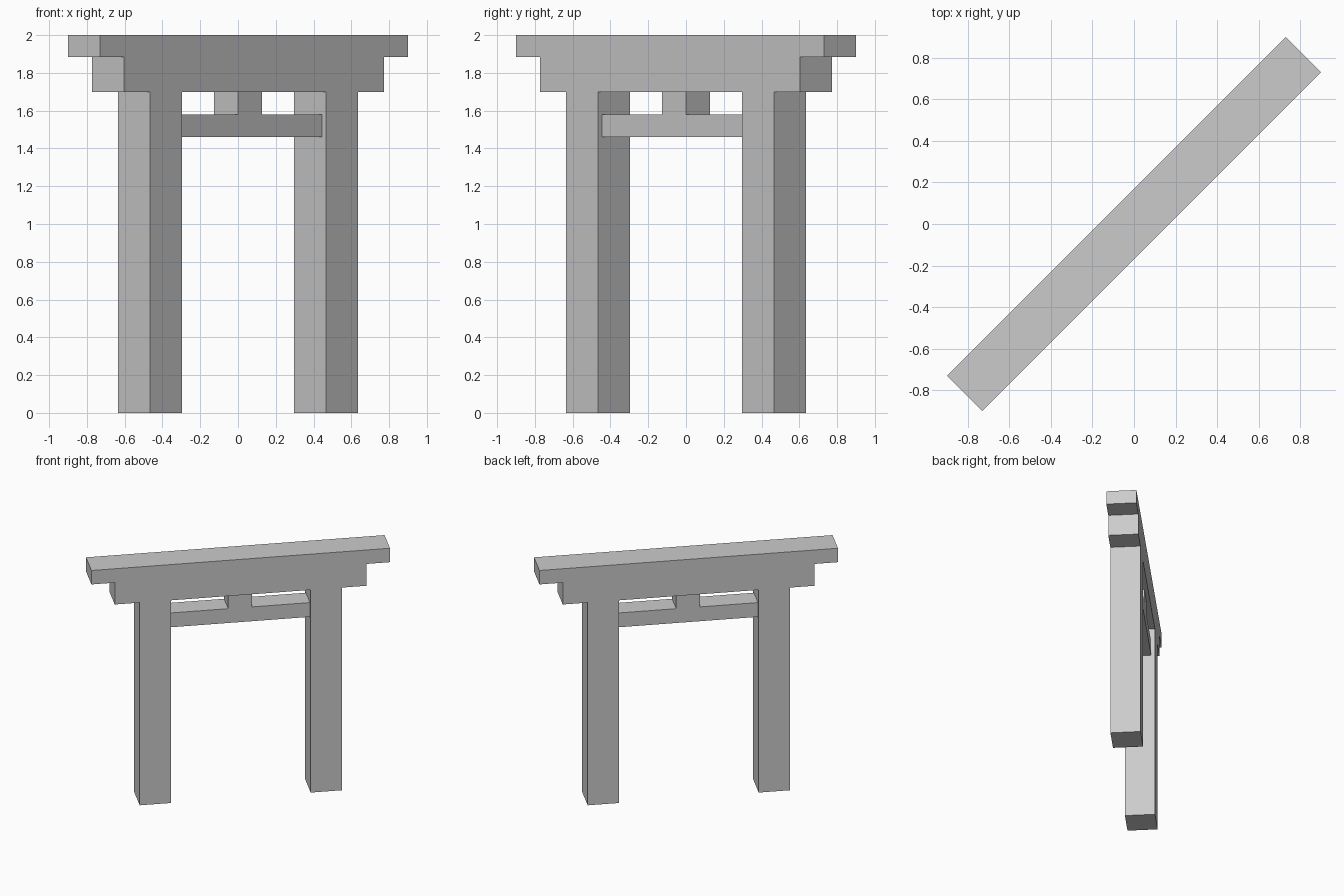
import bpy, bmesh
from math import radians
from mathutils import Matrix

cube = bpy.data.objects.get("Cube")
if cube:
    bpy.data.objects.remove(cube, do_unlink=True)

# Single stone colour
stone = bpy.data.materials.new("light_grey_stone")
stone.use_nodes = True
COLOUR = (0.6, 0.6, 0.6, 1.0)
stone.diffuse_color = COLOUR
stone.node_tree.nodes["Principled BSDF"].inputs["Base Color"].default_value = COLOUR

# The whole gate stands on the diagonal
TURN = Matrix.Rotation(radians(45), 4, 'Z')
DEPTH = 0.24


def block(name, length, depth, bottom, top, along=0.0):
    """Box placed along the gate's own axis, then turned to the diagonal."""
    bm = bmesh.new()
    place = Matrix.Translation((along, 0, (bottom + top) / 2))
    size = Matrix.Diagonal((length, depth, top - bottom, 1))
    bmesh.ops.create_cube(bm, size=1, matrix=TURN @ place @ size)
    mesh = bpy.data.meshes.new(name)
    bm.to_mesh(mesh)
    bm.free()
    mesh.materials.append(stone)
    obj = bpy.data.objects.new(name, mesh)
    bpy.context.collection.objects.link(obj)
    return obj


# Pillars
for side, name in ((1, "left_pillar"), (-1, "right_pillar")):
    block(name, DEPTH, DEPTH, 0, 1.70, along=side * 0.66)

# Stepped lintel
block("lower_lintel", 1.945, DEPTH, 1.70, 1.883)
block("upper_lintel", 2.305, DEPTH, 1.883, 2.0)

# Tie beam between the pillars, with its centre strut
block("tie_beam", 1.09, 0.18, 1.46, 1.58)
block("centre_strut", 0.183, 0.18, 1.58, 1.70)
